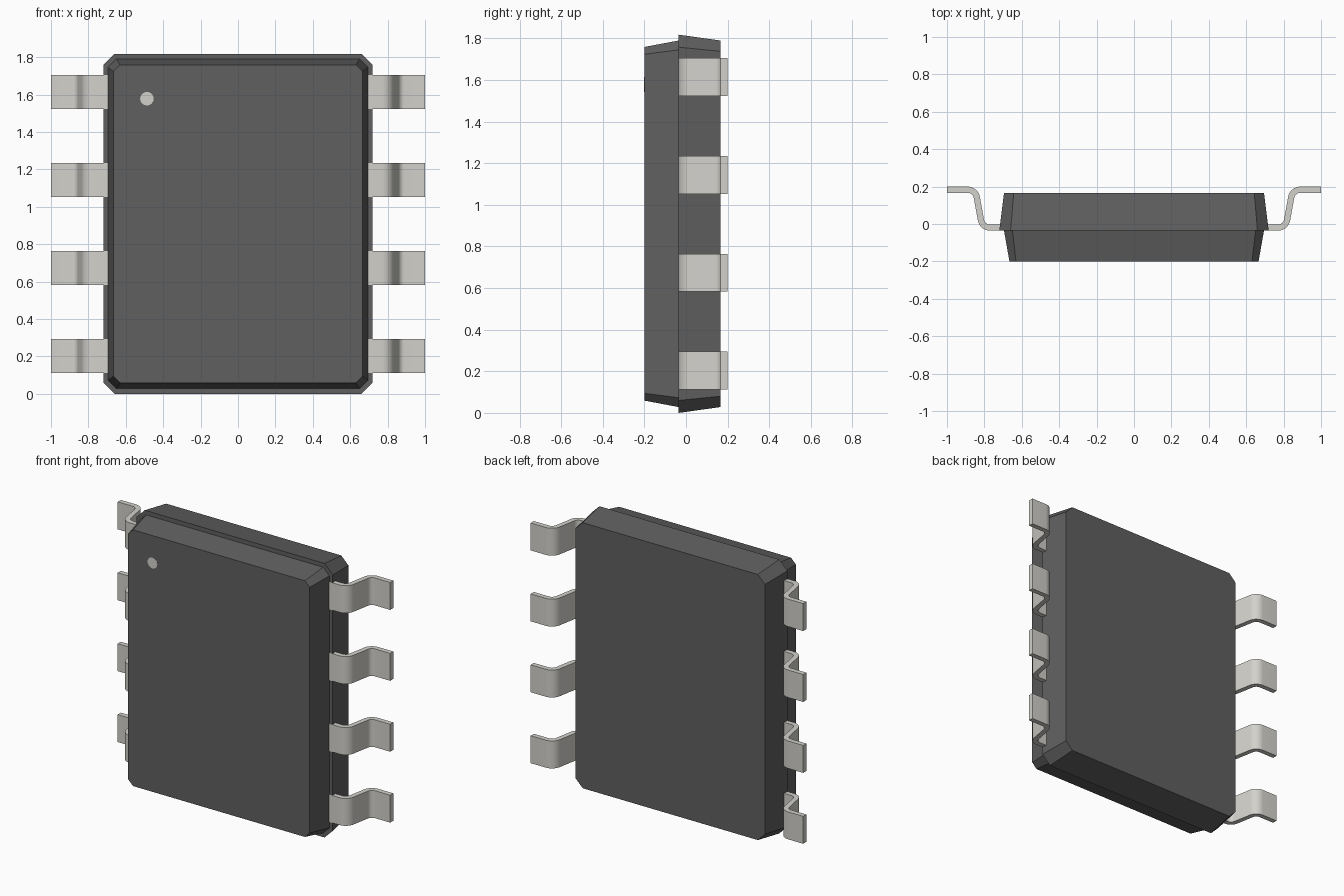
import bpy, bmesh, math
from mathutils import Vector

if "Cube" in bpy.data.objects:
    bpy.data.objects.remove(bpy.data.objects["Cube"])

CZ = 0.909  # height of the package centre


def material(name, color):
    mat = bpy.data.materials.new(name)
    mat.diffuse_color = color
    mat.use_nodes = True
    mat.node_tree.nodes["Principled BSDF"].inputs["Base Color"].default_value = mat.diffuse_color
    return mat


dark = material("dark_plastic", (0.115, 0.115, 0.115, 1))
metal = material("tin_metal", (0.65, 0.64, 0.60, 1))


def loft(name, rings, mat):
    """Skin a list of equal-length point rings and cap both ends."""
    bm = bmesh.new()
    loops = [[bm.verts.new(p) for p in ring] for ring in rings]
    n = len(loops[0])
    for a, b in zip(loops, loops[1:]):
        for i in range(n):
            j = (i + 1) % n
            bm.faces.new((a[i], a[j], b[j], b[i]))
    bm.faces.new(loops[0])
    bm.faces.new(loops[-1])
    bmesh.ops.recalc_face_normals(bm, faces=bm.faces[:])
    mesh = bpy.data.meshes.new(name)
    bm.to_mesh(mesh)
    bm.free()
    mesh.materials.append(mat)
    obj = bpy.data.objects.new(name, mesh)
    bpy.context.collection.objects.link(obj)
    return obj


def octagon(y, w, h, c):
    """Rectangle with cut corners, half sizes w and h, cut c."""
    pts = [(w, h - c), (w - c, h), (c - w, h), (-w, h - c),
           (-w, c - h), (c - w, -h), (w - c, -h), (w, c - h)]
    return [(x, y, CZ + z) for x, z in pts]


# Body: wide tapered back half, ledge at the seam, narrower front half
loft("package_body", [
    octagon(0.165, 0.695, 0.881, 0.052),
    octagon(-0.035, 0.72, 0.909, 0.060),
    octagon(-0.035, 0.695, 0.881, 0.045),
    octagon(-0.20, 0.666, 0.850, 0.035)], dark)

# Pin-one dot on the front face
dot_rings = [[(-0.487 + 0.036 * math.cos(2 * math.pi * i / 32), y,
               1.578 + 0.036 * math.sin(2 * math.pi * i / 32))
              for i in range(32)] for y in (-0.195, -0.2015)]
loft("pin_one_dot", dot_rings, metal)


def fillet(p0, p1, p2, r, steps=8):
    """Arc of radius r rounding the corner p1."""
    d0, d2 = (p0 - p1).normalized(), (p2 - p1).normalized()
    half = d0.angle(d2) / 2
    centre = p1 + (d0 + d2).normalized() * (r / math.sin(half))
    a = p1 + d0 * (r / math.tan(half)) - centre
    b = p1 + d2 * (r / math.tan(half)) - centre
    return [centre + (a.lerp(b, 0.5 - 0.5 * math.tan((1 - 2 * k / steps) * a.angle(b) / 2)
                             / math.tan(a.angle(b) / 2))).normalized() * r
            for k in range(steps + 1)]


# Gull-wing lead: centre line in x,y offset to both sides
T = 0.033
corners = [Vector(p) for p in ((0.62, -0.0195), (0.811, -0.0195), (0.848, 0.1835), (1.0, 0.1835))]
path = ([corners[0]] + fillet(*corners[0:3], 0.05)
        + fillet(*corners[1:4], 0.05) + [corners[3]])
sections = []
for i, p in enumerate(path):
    if i in (0, len(path) - 1):
        t = Vector((1, 0))
    else:
        t = ((p - path[i - 1]).normalized() + (path[i + 1] - p).normalized()).normalized()
    nrm = Vector((-t.y, t.x)) * (T / 2)
    sections.append((p + nrm, p - nrm))

leads = []
for side, label in ((1, "right"), (-1, "left")):
    for k in range(4):
        z = CZ + (k - 1.5) * 0.4705
        rings = [[(side * a.x, a.y, z - 0.091), (side * a.x, a.y, z + 0.091),
                  (side * b.x, b.y, z + 0.091), (side * b.x, b.y, z - 0.091)]
                 for a, b in sections]
        leads.append(loft(f"lead_{label}_{k + 1}", rings, metal))

# Smooth the bends while keeping the lead edges sharp
bpy.ops.object.select_all(action='DESELECT')
for obj in leads:
    obj.select_set(True)
bpy.context.view_layer.objects.active = leads[0]
bpy.ops.object.shade_smooth_by_angle(angle=math.radians(30))
